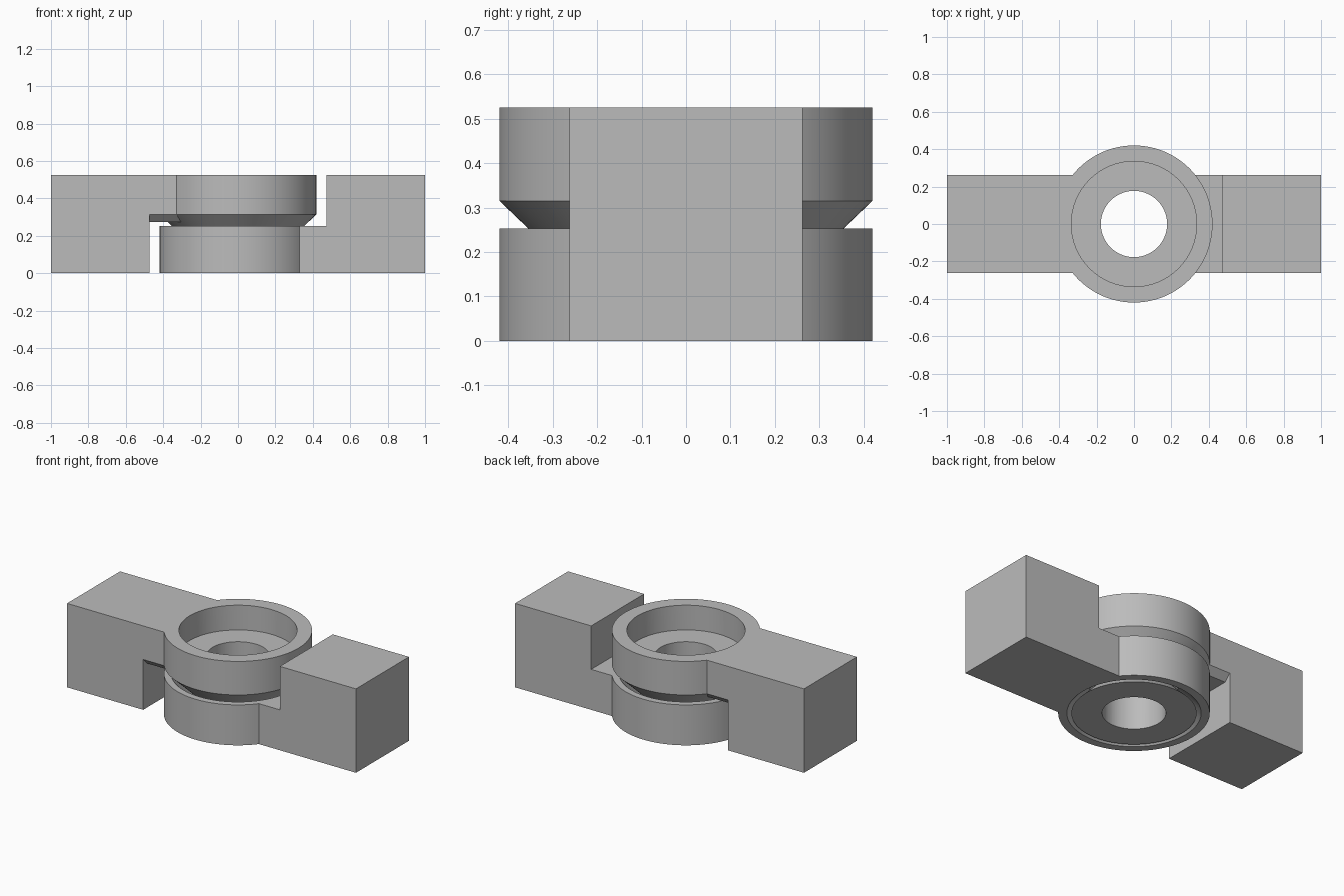
import bpy
import bmesh
import math
from mathutils import Vector

cube = bpy.data.objects.get("Cube")
if cube:
    bpy.data.objects.remove(cube, do_unlink=True)

# Main sizes
HEIGHT, SPLIT, LEDGE, CEILING = 0.525, 0.253, 0.315, 0.275
RADIUS, BORE, RECESS = 0.42, 0.177, 0.335
ARM, STEP, GAP = 0.262, 0.473, 0.025
SEGMENTS = 96

grey = bpy.data.materials.new("plain grey")
grey.use_nodes = True
grey.diffuse_color = (0.5, 0.5, 0.5, 1)
grey.node_tree.nodes["Principled BSDF"].inputs["Base Color"].default_value = (0.5, 0.5, 0.5, 1)


def finish(name, bm):
    bmesh.ops.remove_doubles(bm, verts=bm.verts, dist=1e-5)
    bmesh.ops.recalc_face_normals(bm, faces=bm.faces)
    mesh = bpy.data.meshes.new(name)
    bm.to_mesh(mesh)
    bm.free()
    mesh.materials.append(grey)
    obj = bpy.data.objects.new(name, mesh)
    bpy.context.collection.objects.link(obj)
    return obj


def lathe(name, profile):
    """Solid of revolution about z from (radius, height) points."""
    bm = bmesh.new()
    verts = [bm.verts.new((r, 0, z)) for r, z in profile]
    edges = [bm.edges.new(pair) for pair in zip(verts, verts[1:])]
    bmesh.ops.spin(bm, geom=verts + edges, cent=(0, 0, 0), axis=(0, 0, 1),
                   angle=math.tau, steps=SEGMENTS, use_duplicate=False)
    return finish(name, bm)


def cylinder(name, radius, low, high):
    return lathe(name, [(0, low), (radius, low), (radius, high), (0, high)])


def prism(name, points, sweep):
    """Extrude a flat outline along a vector."""
    bm = bmesh.new()
    face = bm.faces.new([bm.verts.new(p) for p in points])
    result = bmesh.ops.extrude_face_region(bm, geom=[face], use_keep_orig=True)
    moved = [v for v in result["geom"] if isinstance(v, bmesh.types.BMVert)]
    bmesh.ops.translate(bm, verts=moved, vec=Vector(sweep))
    return finish(name, bm)


def combine(obj, tool, operation):
    mod = obj.modifiers.new(operation.lower(), "BOOLEAN")
    mod.operation, mod.object, mod.solver = operation, tool, "EXACT"
    select(obj)
    bpy.ops.object.modifier_apply(modifier=mod.name)
    bpy.data.objects.remove(tool, do_unlink=True)


def select(obj):
    bpy.ops.object.select_all(action="DESELECT")
    obj.select_set(True)
    bpy.context.view_layer.objects.active = obj


# Upper link: round head with an hourglass pivot below it
upper = lathe("upper_link", [(0, 0), (0.347, 0), (0.225, SPLIT / 2), (0.355, SPLIT),
                             (RADIUS, LEDGE), (RADIUS, HEIGHT), (0, HEIGHT)])

# Upper arm, with chamfered underside over the step, and its full-height end
half = [(ARM, HEIGHT), (ARM, LEDGE), (ARM - LEDGE + CEILING, CEILING)]
section = half + [(-y, z) for y, z in reversed(half)]
arm = prism("upper_arm", [(-0.7, y, z) for y, z in section], (0.5, 0, 0))
end = prism("upper_end", [(-1, -ARM, 0), (-STEP, -ARM, 0), (-STEP, -ARM, HEIGHT),
                          (-1, -ARM, HEIGHT)], (0, 2 * ARM, 0))
combine(arm, end, "UNION")
combine(upper, arm, "UNION")

# Recess and through hole in the upper link
combine(upper, cylinder("recess", RECESS, 0.37, 0.7), "DIFFERENCE")
combine(upper, cylinder("bore", BORE, -0.1, 0.7), "DIFFERENCE")

# Lower link: round socket joined to an L-shaped arm
lower = cylinder("lower_link", RADIUS, 0, SPLIT)
outline = [(0.2, 0), (1, 0), (1, HEIGHT), (STEP, HEIGHT), (STEP, SPLIT), (0.2, SPLIT)]
combine(lower, prism("lower_arm", [(x, -ARM, z) for x, z in outline], (0, 2 * ARM, 0)), "UNION")

# Hourglass socket that clears the pivot
socket = lathe("socket", [(0, -0.01), (0.347 + GAP + 0.01, -0.01), (0.225 + GAP, SPLIT / 2),
                          (0.355 + GAP + 0.01, SPLIT + 0.01), (0, SPLIT + 0.01)])
combine(lower, socket, "DIFFERENCE")

# Smooth curved walls, keep hard edges
for obj in (upper, lower):
    select(obj)
    bpy.ops.object.shade_smooth_by_angle(angle=math.radians(25))
